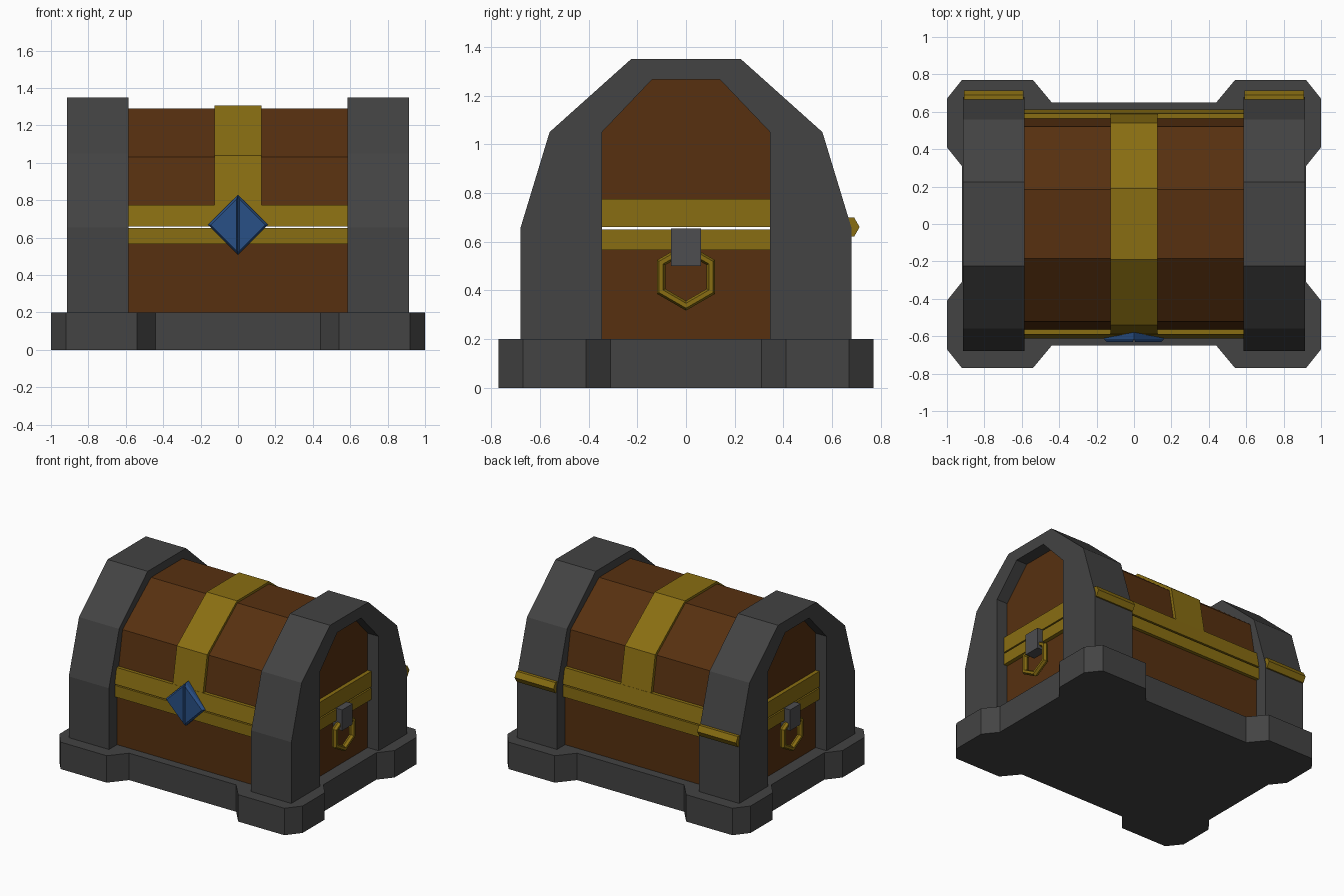
import bpy, bmesh, math
from mathutils import Vector

if "Cube" in bpy.data.objects:
    bpy.data.objects.remove(bpy.data.objects["Cube"])


def material(name, rgb):
    m = bpy.data.materials.new(name)
    m.diffuse_color = (*rgb, 1)
    m.use_nodes = True
    m.node_tree.nodes["Principled BSDF"].inputs["Base Color"].default_value = m.diffuse_color
    return m


IRON = material("dark iron", (0.056, 0.056, 0.056))
STEEL = material("handle steel", (0.075, 0.075, 0.08))
WOOD = material("brown wood", (0.095, 0.030, 0.005))
GOLD = material("gold", (0.25, 0.155, 0.006))
BLUE = material("blue gem", (0.022, 0.08, 0.24))


def finish(bm, name, mat):
    bmesh.ops.recalc_face_normals(bm, faces=bm.faces[:])
    me = bpy.data.meshes.new(name)
    bm.to_mesh(me)
    bm.free()
    me.materials.append(mat)
    ob = bpy.data.objects.new(name, me)
    bpy.context.collection.objects.link(ob)
    return ob


def extrude(name, mat, points, vec):
    """Prism: flat outline of 3D points pushed along vec."""
    bm = bmesh.new()
    f = bm.faces.new([bm.verts.new(p) for p in points])
    r = bmesh.ops.extrude_face_region(bm, geom=[f])
    vs = [v for v in r["geom"] if isinstance(v, bmesh.types.BMVert)]
    bmesh.ops.translate(bm, vec=vec, verts=vs)
    return finish(bm, name, mat)


def along_x(name, mat, yz, x0, x1):
    return extrude(name, mat, [(x0, y, z) for y, z in yz], (x1 - x0, 0, 0))


def box(name, mat, x, y, z):
    return along_x(name, mat, [(y[0], z[0]), (y[1], z[0]), (y[1], z[1]), (y[0], z[1])], *x)


def both(half):
    """Mirror a right-hand half profile (bottom to top) across y."""
    return half + [(-y, z) for y, z in reversed(half)]


# Base plinth with chunky chamfered corners
q = [(0.92, 0.31), (1, 0.41), (1, 0.67), (0.92, 0.77), (0.54, 0.77), (0.44, 0.65)]
half = q + [(-x, y) for x, y in reversed(q)]
outline = half + [(-x, -y) for x, y in half]
extrude("base", IRON, [(x, y, 0) for x, y in outline], (0, 0, 0.2))

# Wooden body and lid
along_x("body", WOOD, both([(0.585, 0.15), (0.585, 0.65)]), -0.825, 0.825)
along_x("lid", WOOD, both([(0.585, 0.66), (0.52, 1.03), (0.185, 1.29)]), -0.825, 0.825)

# Gold bands around the rims, and the strap over the lid
along_x("body_band", GOLD, both([(0.61, 0.565), (0.61, 0.65)]), -0.855, 0.855)
along_x("lid_band", GOLD, both([(0.612, 0.66), (0.59, 0.775)]), -0.855, 0.855)
along_x("lid_strap", GOLD, both([(0.608, 0.67), (0.54, 1.04), (0.19, 1.307)]), -0.125, 0.125)

# Gem: two bevelled triangular halves meeting in a groove
for s, side in ((-1, "left"), (1, "right")):
    bm = bmesh.new()
    tri = [(0, -0.16), (s * 0.16, 0), (0, 0.16)]
    cx = s * 0.055
    rings = []
    for y, k in ((-0.58, 1), (-0.615, 1), (-0.632, 0.86)):
        rings.append([bm.verts.new((cx + (x - cx) * k, y, 0.668 + z * k)) for x, z in tri])
    for a, b in zip(rings, rings[1:]):
        for i in range(3):
            j = (i + 1) % 3
            bm.faces.new((a[i], a[j], b[j], b[i]))
    bm.faces.new(rings[0])
    bm.faces.new(rings[-1])
    finish(bm, "gem_" + side, BLUE)

OUTER = [(0.68, 0.655), (0.56, 1.05), (0.225, 1.35)]
INNER = [(0.345, 0.655), (0.345, 1.05), (0.14, 1.265)]

for s, side in ((-1, "left"), (1, "right")):
    # Iron end arch on the lid, posts on the body
    arch = both(OUTER) + list(reversed(both(INNER)))
    along_x("lid_arch_" + side, IRON, arch, s * 0.585, s * 0.915)
    for t, end in ((-1, "front"), (1, "back")):
        box(f"{end}_post_{side}", IRON, (s * 0.585, s * 0.915), (t * 0.345, t * 0.68), (0.2, 0.655))

    # Hexagonal hinge at the back
    hexa = [(0.668 + 0.045 * math.cos(i * math.pi / 3), 0.66 + 0.045 * math.sin(i * math.pi / 3))
            for i in range(6)]
    along_x("hinge_" + side, GOLD, hexa, s * 0.59, s * 0.91)

    # Handle: bracket and six-sided ring
    box("handle_bracket_" + side, STEEL, (s * 0.82, s * 0.9), (-0.062, 0.062), (0.5, 0.655))
    bm = bmesh.new()
    rings = []
    for i in range(6):
        a = i * math.pi / 3 + math.pi / 6
        ring = []
        for j in range(6):
            b = j * math.pi / 3
            r = 0.118 + 0.02 * math.cos(b)
            ring.append(bm.verts.new((s * (0.868 + 0.022 * math.sin(b)),
                                      r * math.cos(a), 0.455 + r * math.sin(a))))
        rings.append(ring)
    for i in range(6):
        for j in range(6):
            k, l = (i + 1) % 6, (j + 1) % 6
            bm.faces.new((rings[i][j], rings[k][j], rings[k][l], rings[i][l]))
    finish(bm, "handle_ring_" + side, GOLD)
